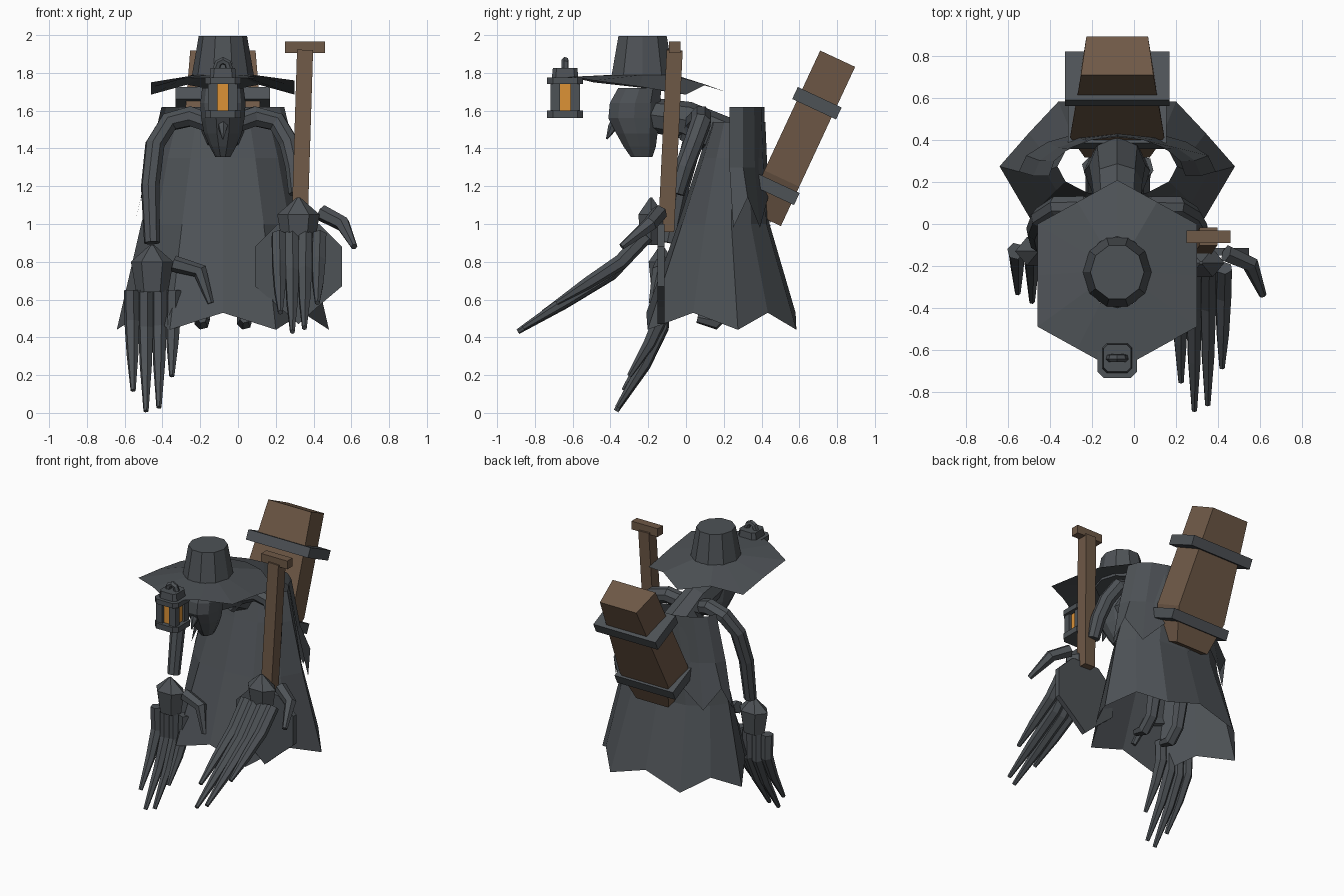
import bpy, bmesh
from math import sin, cos, pi, radians
from mathutils import Vector

if "Cube" in bpy.data.objects:
    bpy.data.objects.remove(bpy.data.objects["Cube"], do_unlink=True)

CX = -0.08  # body axis


def material(name, rgb):
    m = bpy.data.materials.new(name)
    m.use_nodes = True
    m.diffuse_color = (*rgb, 1)
    m.node_tree.nodes["Principled BSDF"].inputs["Base Color"].default_value = (*rgb, 1)
    return m


GREY = material("charcoal_cloth", (0.075, 0.084, 0.093))
WOOD = material("brown_wood", (0.158, 0.1, 0.063))
GLOW = material("amber_glow", (0.72, 0.29, 0.037))


def loft(name, rings, mat, caps=True, closed=True):
    """Skin a list of equal-length point rings."""
    bm = bmesh.new()
    rows = [[bm.verts.new(p) for p in r] for r in rings]
    n = len(rows[0])
    for a, b in zip(rows, rows[1:]):
        for i in range(n if closed else n - 1):
            j = (i + 1) % n
            bm.faces.new((a[i], a[j], b[j], b[i]))
    if caps:
        bm.faces.new(rows[0][::-1])
        bm.faces.new(rows[-1])
        bmesh.ops.recalc_face_normals(bm, faces=bm.faces)
    me = bpy.data.meshes.new(name)
    bm.to_mesh(me)
    bm.free()
    me.materials.append(mat)
    ob = bpy.data.objects.new(name, me)
    bpy.context.collection.objects.link(ob)
    return ob


def ellipse(cx, cy, z, rx, ry, n=10):
    return [(cx + rx * cos(2 * pi * i / n), cy + ry * sin(2 * pi * i / n), z) for i in range(n)]


def rect(cx, cy, z, hx, hy, cut=0.0):
    if not cut:
        return [(cx + a * hx, cy + b * hy, z) for a, b in ((-1, -1), (1, -1), (1, 1), (-1, 1))]
    pts = []
    for a, b in ((-1, -1), (1, -1), (1, 1), (-1, 1)):
        pair = [(cx + a * hx, cy + b * (hy - cut), z), (cx + a * (hx - cut), cy + b * hy, z)]
        pts += pair if a * b > 0 else pair[::-1]
    return pts


def box(name, x, y, z0, z1, hx, hy, mat, cut=0.0):
    return loft(name, [rect(x, y, z, hx, hy, cut) for z in (z0, z1)], mat)


def tube(name, pts, radii, mat=GREY, sides=6):
    """Tapered tube along a path, with a frame carried along it."""
    pts = [Vector(p) for p in pts]
    last = len(pts) - 1
    tan = [(pts[min(i + 1, last)] - pts[max(i - 1, 0)]).normalized() for i in range(last + 1)]
    ref = Vector((1, 1, 0)) if abs(tan[0].z) > 0.5 else Vector((0, 0, 1))
    u = (ref - tan[0] * ref.dot(tan[0])).normalized()
    rings = []
    for i, (p, r) in enumerate(zip(pts, radii)):
        if i:
            u = tan[i - 1].rotation_difference(tan[i]) @ u
        v = tan[i].cross(u)
        rings.append([p + r * (u * cos(2 * pi * k / sides) + v * sin(2 * pi * k / sides))
                      for k in range(sides)])
    return loft(name, rings, mat)


# Hat: tapered crown and drooping six-cornered brim
HY = -0.23
loft("hat_crown", [ellipse(CX, HY, z, r, r * 1.05) for z, r in ((1.77, 0.167), (1.995, 0.128))], GREY)
corners = [(0.38, 0.23, 1.685), (0, 0.44, 1.70), (-0.38, 0.23, 1.685),
           (-0.38, -0.26, 1.75), (0, -0.47, 1.77), (0.38, -0.26, 1.76)]
rise = (0.045, 0.045, 0.005, 0.015, 0.015, 0.005)
outer = []
for a, b, h in zip(corners, corners[1:] + corners[:1], rise):
    a, b = (Vector((CX + p[0], HY + p[1], p[2])) for p in (a, b))
    outer += [a, (a + b) / 2 + Vector((0, 0, h))]
inner = [(CX + 0.16 * cos(radians(30 * i + 30)), HY + 0.17 * sin(radians(30 * i + 30)), 1.79)
         for i in range(12)]
loft("hat_brim", [outer, inner], GREY, caps=False)

# Head with a pointed nose, and the hunched neck
loft("head", [ellipse(CX, y, z, rx, ry) for z, y, rx, ry in (
    (1.355, -0.235, 0.04, 0.06), (1.41, -0.245, 0.07, 0.09), (1.48, -0.26, 0.10, 0.115),
    (1.56, -0.275, 0.115, 0.143), (1.64, -0.27, 0.12, 0.14), (1.72, -0.245, 0.11, 0.12))], GREY)
tube("nose", [(CX, -0.36, 1.55), (CX, -0.39, 1.51), (CX, -0.42, 1.45)], (0.035, 0.025, 0.004))
tube("neck_and_torso", [(CX, -0.2, 1.58), (CX, 0.0, 1.55), (CX, 0.2, 1.46), (CX, 0.28, 1.25),
                        (CX, 0.25, 0.9)], (0.09, 0.1, 0.12, 0.135, 0.16), sides=8)

# Lantern hanging at the brim front
LY = -0.64
box("lantern_base", CX, LY, 1.56, 1.60, 0.095, 0.095, GREY, 0.03)
box("lantern_glass", CX, LY, 1.60, 1.74, 0.06, 0.06, GLOW)
for sx in (-1, 1):
    for sy in (-1, 1):
        box("lantern_post", CX + sx * 0.053, LY + sy * 0.053, 1.60, 1.74, 0.025, 0.025, GREY)
box("lantern_rim", CX, LY, 1.74, 1.775, 0.095, 0.095, GREY, 0.03)
loft("lantern_cap", [rect(CX, LY, z, r, r, 0.02) for z, r in ((1.775, 0.07), (1.825, 0.065))], GREY)
tube("lantern_ring", [(CX + 0.035 * cos(a), LY, 1.82 + 0.045 * sin(a))
                      for a in (0, pi / 4, pi / 2, 3 * pi / 4, pi)], [0.02] * 5)

# Cloak: open tube with a ragged hem whose side tips sweep back
N = 12


def cloak_ring(z, cy, rx, ry, rag, drop, sweep):
    pts = []
    for i in range(N):
        a, s = 2 * pi * i / N, (1 if i % 2 == 0 else -1)
        k = 1 + rag * s
        pts.append((CX + rx * k * cos(a), cy + ry * k * sin(a) + sweep * cos(a) ** 4, z - drop * s))
    return pts


loft("cloak", [cloak_ring(0.485, 0.185, 0.525, 0.425, 0.07, 0.045, 0.09),
               cloak_ring(1.0, 0.20, 0.42, 0.25, 0.03, 0, 0.04),
               cloak_ring(1.35, 0.25, 0.34, 0.18, 0.01, 0, 0),
               cloak_ring(1.54, 0.275, 0.285, 0.145, 0, 0, 0)], GREY, caps=False)


# Mantle: half wrap over the shoulders and back
def mantle_ring(z, rx, y0, ry, rag):
    return [(CX + rx * cos(pi * i / 8), y0 + ry * sin(pi * i / 8), z + (rag if i % 2 else -rag))
            for i in range(9)]


loft("mantle", [mantle_ring(1.06, 0.47, 0.25, 0.20, 0.08), mantle_ring(1.3, 0.40, 0.23, 0.19, 0),
                mantle_ring(1.62, 0.325, 0.23, 0.185, 0)], GREY, caps=False, closed=False)

# Arms arching out of the collar
ARM_RADII = (0.045, 0.055, 0.057, 0.055, 0.053, 0.05, 0.043)
tube("right_arm", [(CX - 0.01, 0.0, 1.45), (-0.14, 0.04, 1.53), (-0.25, 0.08, 1.57), (-0.365, 0.08, 1.54),
                   (-0.44, 0.03, 1.42), (-0.465, -0.03, 1.2), (-0.455, -0.09, 0.9)], ARM_RADII, sides=8)
tube("left_arm", [(CX + 0.01, 0.0, 1.45), (-0.02, 0.04, 1.53), (0.09, 0.08, 1.57), (0.205, 0.08, 1.54),
                  (0.27, 0.04, 1.43), (0.30, -0.01, 1.3), (0.31, -0.05, 1.16)], ARM_RADII, sides=8)


# Hands: faceted palm, bent thumb, four long tapering fingers
def hand(side, palm, thumb, xs, shape, lengths):
    x, y, z = palm
    loft(side + "_palm", [ellipse(x, y, z + dz, r, r * 0.7, 6) for dz, r in (
        (-0.13, 0.085), (0.03, 0.112), (0.12, 0.01))], GREY)
    tube(side + "_thumb", thumb, (0.044, 0.041, 0.018))
    root = Vector(shape[0])
    for i, (bx, k) in enumerate(zip(xs, lengths)):
        pts = [(bx + (x - bx) * 0.03 * j, *(root + (Vector(p) - root) * k))
               for j, p in enumerate(shape)]
        tube(f"{side}_finger_{i + 1}", pts, (0.041, 0.041, 0.033, 0.014))


hand("right", (-0.455, -0.13, 0.77), [(-0.34, -0.12, 0.79), (-0.2, -0.14, 0.75), (-0.145, -0.18, 0.58)],
     (-0.565, -0.49, -0.415, -0.34), [(-0.13, 0.65), (-0.13, 0.45), (-0.22, 0.25), (-0.37, 0.01)],
     (0.83, 1.0, 0.97, 0.71))
hand("left", (0.32, -0.185, 1.02), [(0.44, -0.14, 1.06), (0.555, -0.19, 1.0), (0.615, -0.34, 0.88)],
     (0.215, 0.285, 0.355, 0.43), [(-0.21, 0.94), (-0.40, 0.74), (-0.65, 0.58), (-0.89, 0.43)],
     (0.8, 1.0, 0.96, 0.7))

# Dangling legs with curled feet
for side, x in (("right", -0.19), ("left", 0.035)):
    tube(side + "_leg", [(x, 0.27, 0.95), (x, 0.25, 0.7), (x, 0.22, 0.55), (x, 0.15, 0.48), (x, 0.06, 0.5)],
         (0.06, 0.048, 0.042, 0.042, 0.025))

# Shovel
tube("shovel_handle", [(0.355, -0.06, 1.92), (0.325, -0.105, 0.96)], (0.06, 0.06), WOOD, 4)
box("shovel_grip", 0.355, -0.06, 1.905, 1.965, 0.105, 0.03, WOOD)
half = [(0.11, 1.0), (0.23, 0.88), (0.23, 0.67), (0.10, 0.56), (0, 0.47)]
outline = half + [(-x, z) for x, z in half[-2::-1]]
loft("shovel_blade", [[(0.32 + x, y, z) for x, z in outline] for y in (-0.15, -0.115)], GREY)


# Coffin carried on the back, wider toward the body, with two straps
def coffin_ring(z, near, far, hy=0.102):
    return [(-near, -hy, z), (near, -hy, z), (far, hy, z), (-far, hy, z)]


pack = [loft("coffin", [coffin_ring(-0.93, 0.155, 0.13), coffin_ring(-0.70, 0.225, 0.195),
                        coffin_ring(0, 0.173, 0.147)], WOOD),
        box("upper_strap", 0, 0, -0.295, -0.225, 0.25, 0.128, GREY),
        box("lower_strap", 0, 0, -0.80, -0.73, 0.235, 0.118, GREY)]
for part in pack:
    part.location = (CX, 0.803, 1.875)
    part.rotation_euler.x = radians(-25)
